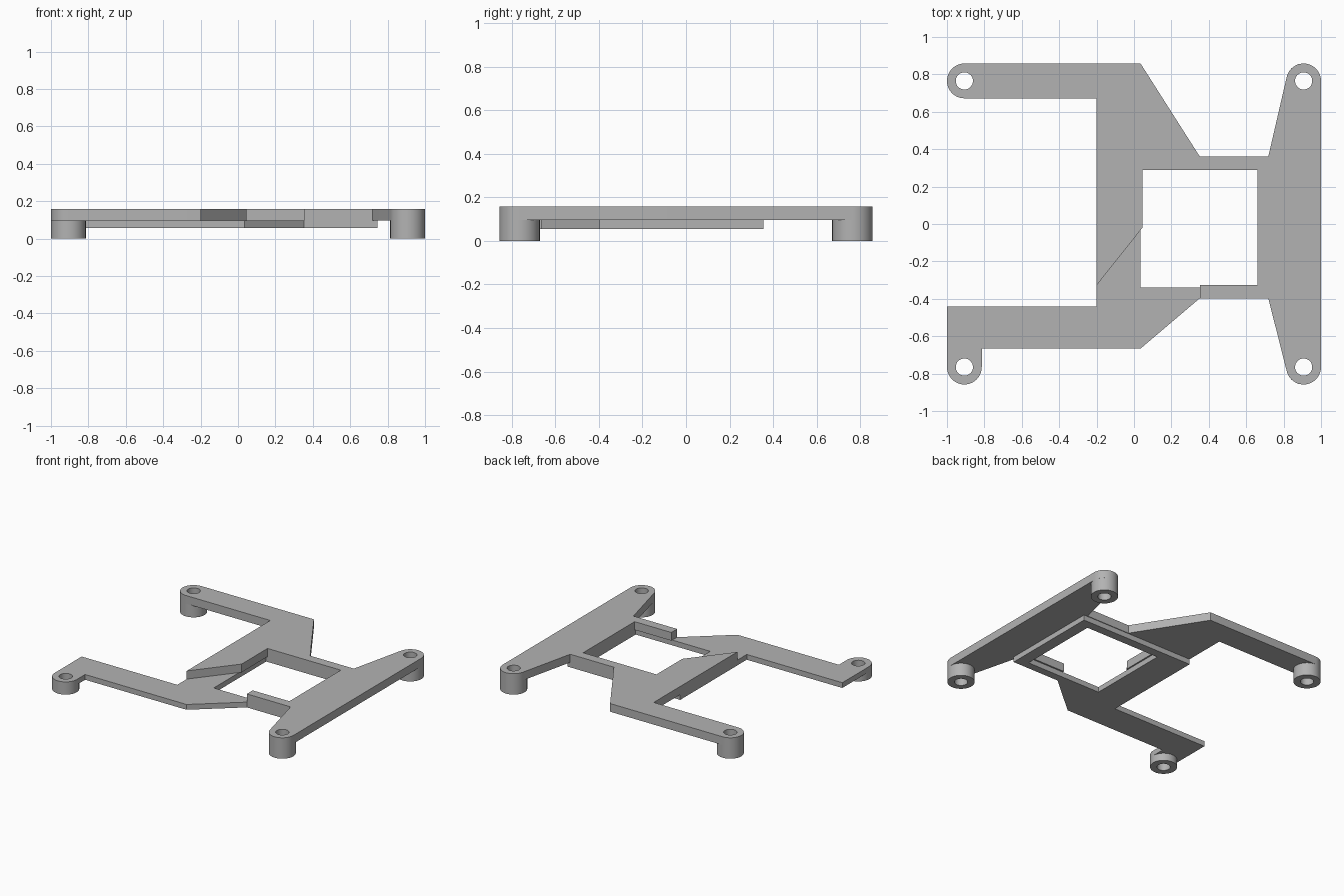
import bpy, bmesh
from math import cos, sin, radians

cube = bpy.data.objects.get("Cube")
if cube:
    bpy.data.objects.remove(cube, do_unlink=True)

# Main dimensions
POST_X, POST_Y, POST_R, HOLE_R = 0.907, 0.765, 0.093, 0.046
LOW, MID, TOP = 0.056, 0.096, 0.158

grey = bpy.data.materials.new("grey plastic")
grey.use_nodes = True
color = (0.45, 0.45, 0.45, 1)
grey.diffuse_color = color
grey.node_tree.nodes["Principled BSDF"].inputs["Base Color"].default_value = color


def arc(cx, cy, r, start, end, steps=24):
    angles = [radians(start + (end - start) * i / steps) for i in range(steps + 1)]
    return [(cx + r * cos(a), cy + r * sin(a)) for a in angles]


def bore(cx, cy):
    return arc(cx, cy, HOLE_R, 0, 360, 32)[:-1]


def slab(name, loops, z0, z1):
    """Extrude an outline, with further loops as holes, from z0 to z1."""
    curve = bpy.data.curves.new(name, "CURVE")
    curve.dimensions = "2D"
    curve.fill_mode = "BOTH"
    curve.extrude = (z1 - z0) / 2
    for loop in loops:
        spline = curve.splines.new("POLY")
        spline.points.add(len(loop) - 1)
        for point, (x, y) in zip(spline.points, loop):
            point.co = (x, y, 0, 1)
        spline.use_cyclic_u = True
    temp = bpy.data.objects.new(name + "_outline", curve)
    bpy.context.collection.objects.link(temp)
    graph = bpy.context.evaluated_depsgraph_get()
    mesh = bpy.data.meshes.new_from_object(temp.evaluated_get(graph))
    bpy.data.objects.remove(temp, do_unlink=True)
    bm = bmesh.new()
    bm.from_mesh(mesh)
    bmesh.ops.remove_doubles(bm, verts=bm.verts, dist=0.0002)
    bmesh.ops.recalc_face_normals(bm, faces=bm.faces)
    bmesh.ops.translate(bm, verts=bm.verts, vec=(0, 0, (z0 + z1) / 2))
    bm.to_mesh(mesh)
    bm.free()
    mesh.name = name
    mesh.materials.clear()
    mesh.materials.append(grey)
    obj = bpy.data.objects.new(name, mesh)
    bpy.context.collection.objects.link(obj)
    bpy.ops.object.select_all(action="DESELECT")
    obj.select_set(True)
    bpy.context.view_layer.objects.active = obj
    bpy.ops.object.shade_smooth_by_angle(angle=radians(30))
    return obj


# Upper plate: side bar, back arm and the open frame between them
upper = (
    [(-0.2, -0.328), (0.045, -0.02), (0.045, 0.289), (0.659, 0.289),
     (0.659, -0.327), (0.352, -0.327), (0.352, -0.397), (0.718, -0.397)]
    + arc(POST_X, -POST_Y, POST_R, -167, 0)
    + arc(POST_X, POST_Y, POST_R, 0, 167)
    + [(0.718, 0.36), (0.352, 0.36), (0.035, POST_Y + POST_R)]
    + arc(-POST_X, POST_Y, POST_R, 90, 270)
    + [(-0.2, POST_Y - POST_R)]
)
slab("upper_plate", [upper, bore(POST_X, -POST_Y), bore(POST_X, POST_Y),
                     bore(-POST_X, POST_Y)], MID, TOP)

# Lower plate: square frame with the front arm
lower = (
    [(-1, -0.441), (-0.2, -0.441), (-0.2, 0.355), (0.745, 0.355),
     (0.745, -0.397), (0.352, -0.397), (0.035, -0.666), (POST_R - POST_X, -0.666)]
    + arc(-POST_X, -POST_Y, POST_R, 0, -180)
)
window = [(0.034, -0.339), (0.659, -0.339), (0.659, 0.289), (0.034, 0.289)]
slab("lower_plate", [lower, window, bore(-POST_X, -POST_Y)], LOW, MID)

# Hollow posts under each corner
for name, sx, sy, top in (("front_left_post", 1, -1, MID), ("back_left_post", 1, 1, MID),
                          ("back_right_post", -1, 1, MID), ("front_right_post", -1, -1, LOW)):
    x, y = sx * POST_X, sy * POST_Y
    slab(name, [arc(x, y, POST_R, 0, 360, 48)[:-1], bore(x, y)], 0, top)
